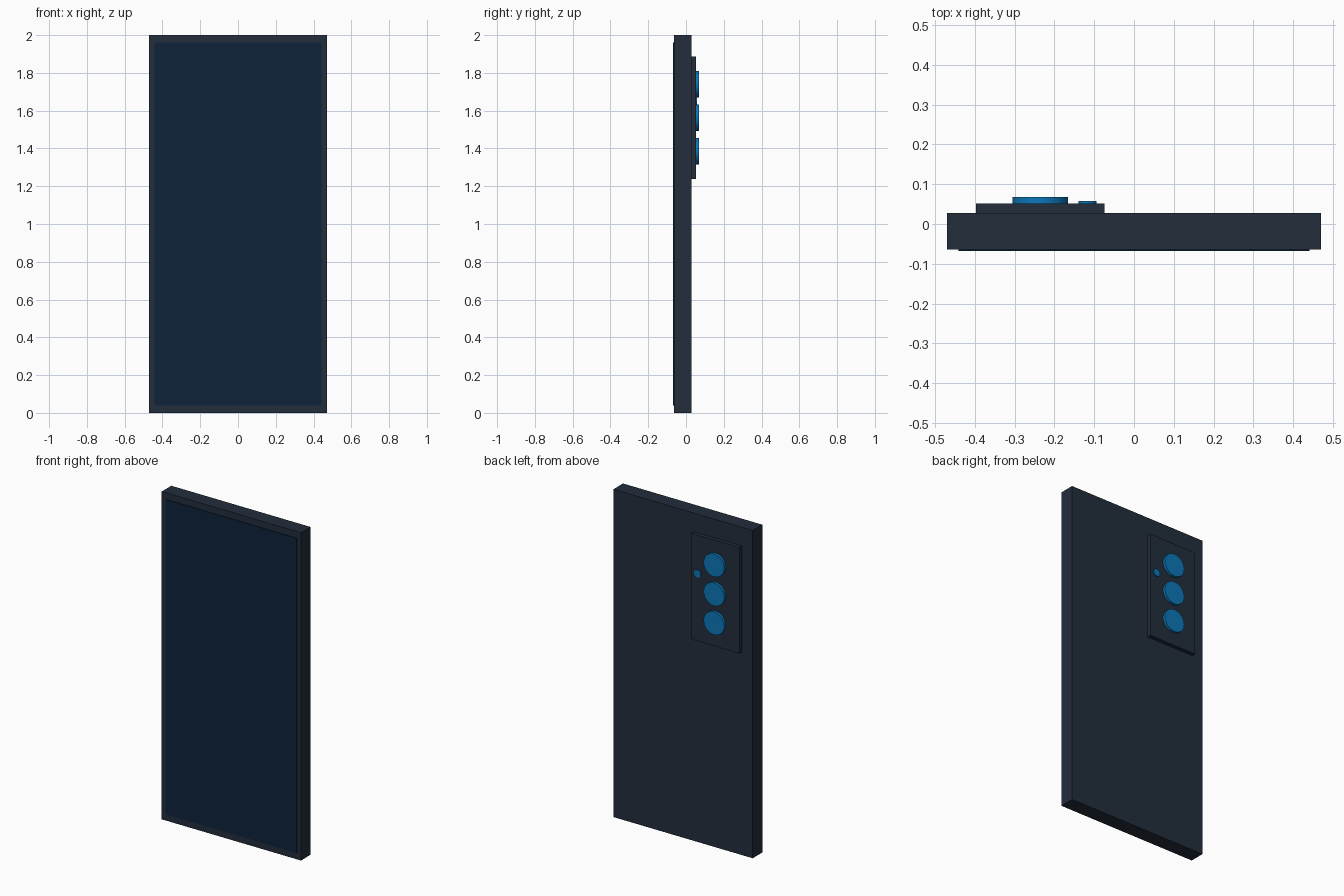
import bpy, bmesh, math
from mathutils import Matrix

if "Cube" in bpy.data.objects:
    bpy.data.objects.remove(bpy.data.objects["Cube"])


def linear(c):
    c /= 255
    return c / 12.92 if c <= 0.04045 else ((c + 0.055) / 1.055) ** 2.4


def material(name, rgb):
    m = bpy.data.materials.new(name)
    m.diffuse_color = (*[linear(c) for c in rgb], 1)
    m.use_nodes = True
    m.node_tree.nodes["Principled BSDF"].inputs["Base Color"].default_value = m.diffuse_color
    return m


slate = material("dark slate", (34, 45, 59))
navy = material("navy glass", (13, 35, 58))
blue = material("lens blue", (12, 119, 184))


def add(name, bm, mat):
    me = bpy.data.meshes.new(name)
    bm.to_mesh(me)
    bm.free()
    me.materials.append(mat)
    ob = bpy.data.objects.new(name, me)
    bpy.context.collection.objects.link(ob)
    return ob


def box(name, x, y, z, mat):
    bm = bmesh.new()
    size = [b - a for a, b in (x, y, z)]
    mid = [(a + b) / 2 for a, b in (x, y, z)]
    bmesh.ops.create_cube(bm, size=1, matrix=Matrix.Translation(mid) @ Matrix.Diagonal((*size, 1)))
    return add(name, bm, mat)


def disc(name, x, z, r, y, sides, mat):
    # cylinder along y
    bm = bmesh.new()
    mtx = Matrix.Translation((x, sum(y) / 2, z)) @ Matrix.Rotation(-math.pi / 2, 4, 'X')
    bmesh.ops.create_cone(bm, cap_ends=True, segments=sides, radius1=r, radius2=r,
                          depth=y[1] - y[0], matrix=mtx)
    ob = add(name, bm, mat)
    bpy.context.view_layer.objects.active = ob
    ob.select_set(True)
    bpy.ops.object.shade_smooth_by_angle(angle=math.radians(30))
    ob.select_set(False)


# Body and screen
box("body", (-0.47, 0.47), (-0.064, 0.028), (0, 2), slate)
box("screen", (-0.442, 0.442), (-0.068, -0.062), (0.04, 1.96), navy)

# Camera plate with lenses and flash
box("camera_plate", (-0.397, -0.074), (0.026, 0.052), (1.239, 1.886), slate)
for i in range(3):
    disc(f"lens_{i + 1}", -0.236, 1.74 - 0.177 * i, 0.07, (0.048, 0.068), 24, blue)
disc("flash", -0.117, 1.653, 0.023, (0.048, 0.058), 12, blue)
